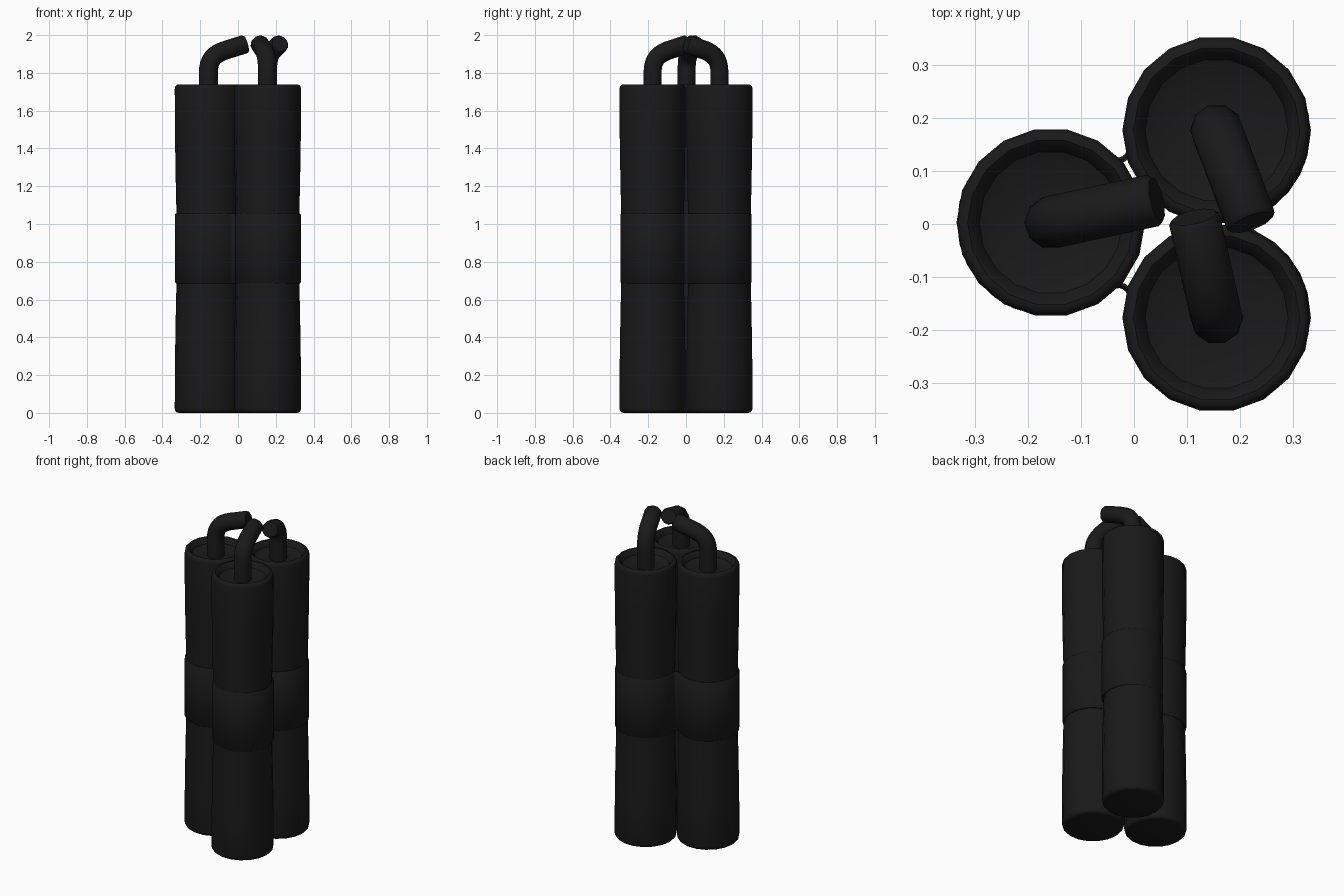
import bpy, bmesh, math
from mathutils import Vector
from mathutils.geometry import interpolate_bezier

if "Cube" in bpy.data.objects:
    bpy.data.objects.remove(bpy.data.objects["Cube"])

dark = bpy.data.materials.new("charcoal")
dark.diffuse_color = (0.01, 0.01, 0.01, 1)
dark.use_nodes = True
dark.node_tree.nodes["Principled BSDF"].inputs["Base Color"].default_value = dark.diffuse_color


def finish(obj, angle=40):
    obj.data.materials.append(dark)
    bpy.ops.object.select_all(action='DESELECT')
    obj.select_set(True)
    bpy.context.view_layer.objects.active = obj
    bpy.ops.object.shade_smooth_by_angle(angle=math.radians(angle))


def mesh_object(name, bm):
    bmesh.ops.recalc_face_normals(bm, faces=bm.faces[:])
    me = bpy.data.meshes.new(name)
    bm.to_mesh(me)
    bm.free()
    obj = bpy.data.objects.new(name, me)
    bpy.context.collection.objects.link(obj)
    finish(obj)


def bridge(bm, a, b):
    n = len(a)
    for i in range(n):
        bm.faces.new((a[i], a[(i + 1) % n], b[(i + 1) % n], b[i]))


def lathe(name, center, profile, sides=18):
    bm = bmesh.new()
    rings = []
    for r, z in profile:
        rings.append([bm.verts.new((center[0] + r * math.cos(2 * math.pi * i / sides),
                                    center[1] + r * math.sin(2 * math.pi * i / sides), z))
                      for i in range(sides)])
    for a, b in zip(rings, rings[1:]):
        bridge(bm, a, b)
    bm.faces.new(rings[0])
    bm.faces.new(rings[-1])
    mesh_object(name, bm)


def fuse(name, base, end):
    # rises straight, bends over, then leans out to its tip
    def at(t, z):
        return Vector((base[0] + (end[0] - base[0]) * t, base[1] + (end[1] - base[1]) * t, z))
    bend = interpolate_bezier(at(0, 1.80), at(0, 1.875), at(0.17, 1.898), at(0.42, 1.918), 9)
    tip = at(1, 1.954)
    pts = [at(0, 1.66)] + bend + [bend[-1].lerp(tip, 0.93), tip]
    cu = bpy.data.curves.new(name, 'CURVE')
    cu.dimensions = '3D'
    cu.bevel_depth = 0.05
    cu.bevel_resolution = 3
    cu.use_fill_caps = True
    sp = cu.splines.new('POLY')
    sp.points.add(len(pts) - 1)
    for p, co in zip(sp.points, pts):
        p.co = (*co, 1)
    sp.points[-1].radius = 0.88
    obj = bpy.data.objects.new(name, cu)
    bpy.context.collection.objects.link(obj)
    bpy.ops.object.select_all(action='DESELECT')
    obj.select_set(True)
    bpy.context.view_layer.objects.active = obj
    bpy.ops.object.convert(target='MESH')
    finish(bpy.context.object)


# Sticks: slightly pinched at the waist, rounded rims, dished top
stick_profile = [(0.155, 0), (0.167, 0.003), (0.175, 0.011), (0.178, 0.025), (0.177, 0.25),
                 (0.173, 0.5), (0.168, 0.72), (0.167, 0.87), (0.168, 1.02), (0.173, 1.24),
                 (0.177, 1.49), (0.178, 1.715), (0.175, 1.729), (0.167, 1.737), (0.157, 1.738),
                 (0.147, 1.73), (0.135, 1.705), (0.10, 1.692), (0.04, 1.69)]
sticks = [("right_front", (0.156, -0.177), (0.113, 0.013)),
          ("right_back", (0.156, 0.177), (0.222, 0.003)),
          ("left", (-0.157, 0.003), (0.043, 0.046))]
for label, c, end in sticks:
    lathe("stick_" + label, c, stick_profile)
    fuse("fuse_" + label, c, end)


# Band: wraps the three sticks and dips into each groove
def band_outline(inset, R=0.175, f=0.015, n_out=20, n_in=6):
    C = [Vector((0.158, -0.173)), Vector((0.158, 0.173)), Vector((-0.159, 0.002))]
    F = []
    for i in range(3):
        d = C[(i + 1) % 3] - C[i]
        h = math.sqrt((R + f) ** 2 - (d.length / 2) ** 2)
        F.append((C[i] + C[(i + 1) % 3]) / 2 + Vector((d.y, -d.x)).normalized() * h)

    def arc(center, r, start, stop, sign, n):
        a = math.atan2(start.y, start.x)
        sweep = sign * ((sign * (math.atan2(stop.y, stop.x) - a)) % (2 * math.pi))
        return [center + r * Vector((math.cos(a + sweep * k / n), math.sin(a + sweep * k / n)))
                for k in range(n)]
    pts = []
    for i in range(3):
        nxt = C[(i + 1) % 3]
        pts += arc(C[i], R - inset, F[i - 1] - C[i], F[i] - C[i], 1, n_out)
        pts += arc(F[i], f + inset, C[i] - F[i], nxt - F[i], -1, n_in)
    return pts


bm = bmesh.new()
section = [(0, 0.692), (0, 1.05), (0.005, 1.056), (0.011, 1.056), (0.011, 0.686), (0.005, 0.686)]
loops = [[bm.verts.new((p.x, p.y, z)) for p in band_outline(o)] for o, z in section]
for i in range(len(loops)):
    bridge(bm, loops[i - 1], loops[i])
mesh_object("binding_band", bm)
